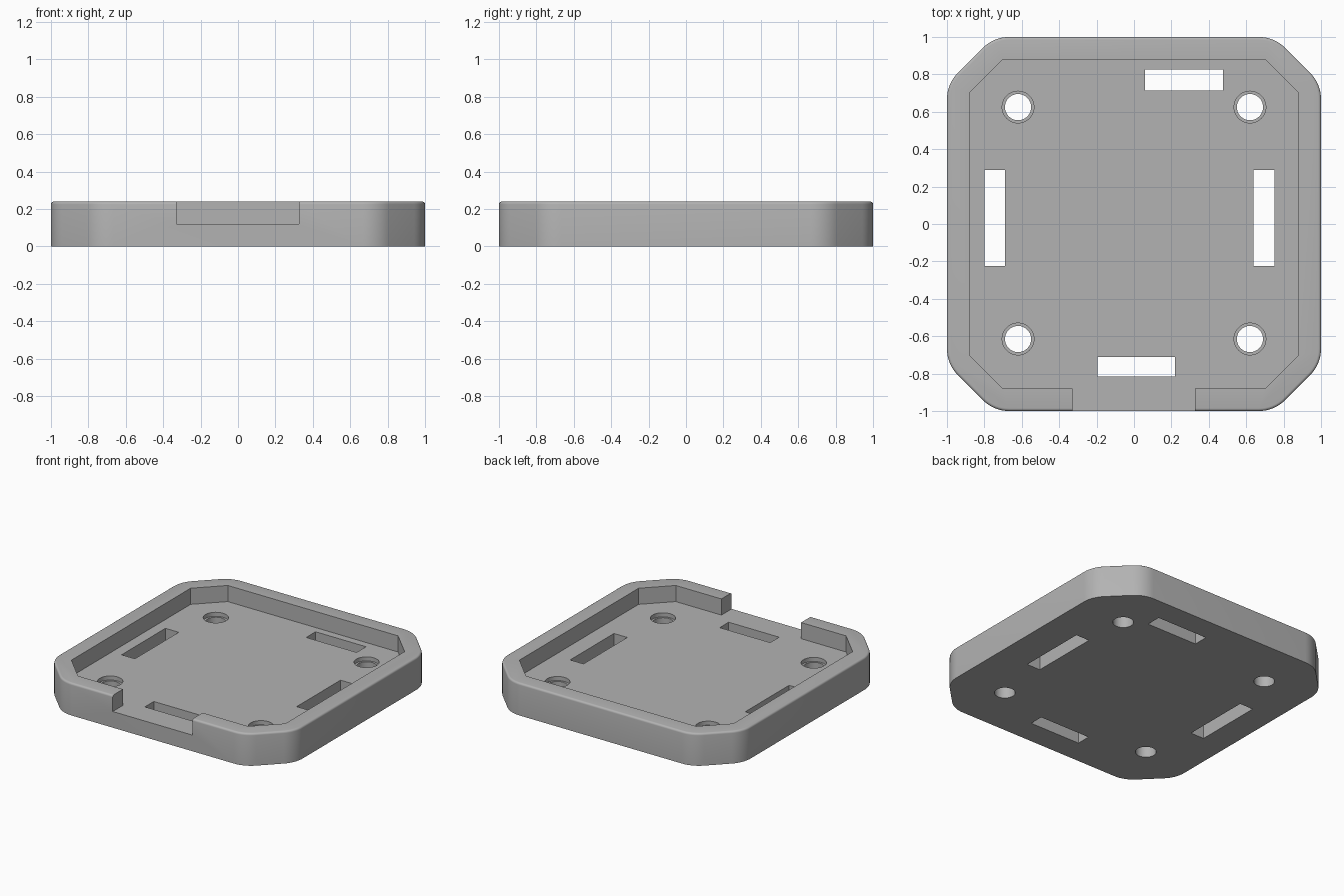
import bpy
import bmesh
from math import sin, cos, pi, radians

old = bpy.data.objects.get("Cube")
if old:
    bpy.data.objects.remove(old)

HEIGHT = 0.24
FLOOR = 0.12

grey = bpy.data.materials.new("light grey")
grey.use_nodes = True
colour = (0.45, 0.45, 0.45, 1)
grey.diffuse_color = colour
grey.node_tree.nodes["Principled BSDF"].inputs["Base Color"].default_value = colour


def prism(name, outline, z0, z1, round_top=0):
    """Extrude a closed outline, optionally rounding its upper rim."""
    bm = bmesh.new()
    face = bm.faces.new([bm.verts.new((x, y, z0)) for x, y in outline])
    new = bmesh.ops.extrude_face_region(bm, geom=[face])["geom"]
    top = [v for v in new if isinstance(v, bmesh.types.BMVert)]
    bmesh.ops.translate(bm, verts=top, vec=(0, 0, z1 - z0))
    bmesh.ops.recalc_face_normals(bm, faces=bm.faces)
    if round_top:
        rim = [e for e in bm.edges if all(v in top for v in e.verts)]
        bmesh.ops.bevel(bm, geom=rim, offset=round_top, segments=4,
                        profile=0.5, affect='EDGES')
    mesh = bpy.data.meshes.new(name)
    bm.to_mesh(mesh)
    bm.free()
    mesh.materials.append(grey)
    obj = bpy.data.objects.new(name, mesh)
    bpy.context.collection.objects.link(obj)
    return obj


def circle(cx, cy, r, n=48):
    return [(cx + r * cos(2 * pi * i / n), cy + r * sin(2 * pi * i / n))
            for i in range(n)]


def box(x0, x1, y0, y1):
    return [(x0, y0), (x1, y0), (x1, y1), (x0, y1)]


def octagon(half, corner):
    """Chamfered square, counter-clockwise."""
    points = []
    for k in range(4):
        for x, y in ((half, corner), (corner, half)):
            for _ in range(k):
                x, y = -y, x
            points.append((x, y))
    return points


def rounded_octagon(half, corner, radius, steps=8):
    """Chamfered square with each of its eight corners filleted."""
    points = []
    # fillet centres lie on the octagon inset by the radius
    inset = octagon(half - radius, corner - radius * (2 ** 0.5 - 1))
    for k, (cx, cy) in enumerate(inset):
        for i in range(steps + 1):
            a = radians(45) * (k + i / steps)
            points.append((cx + radius * cos(a), cy + radius * sin(a)))
    return points


def cut(target, name, outline, z0, z1):
    cutter = prism(name, outline, z0, z1)
    mod = target.modifiers.new(name, 'BOOLEAN')
    mod.operation = 'DIFFERENCE'
    mod.solver = 'EXACT'
    mod.object = cutter
    bpy.context.view_layer.objects.active = target
    bpy.ops.object.modifier_apply(modifier=name)
    bpy.data.objects.remove(cutter)


# Tray body with a softly rounded upper rim
tray = prism("tray", rounded_octagon(1, 0.75, 0.2), 0, HEIGHT, 0.015)

# Recess and the opening in the front wall
cut(tray, "recess", octagon(0.88, 0.70), FLOOR, 1)
cut(tray, "front_opening", box(-0.33, 0.325, -1.2, -0.8), FLOOR, 1)

# Through slots in the floor
slots = {
    "back_slot": (0.06, 0.475, 0.715, 0.825),
    "front_slot": (-0.195, 0.22, -0.815, -0.71),
    "right_slot": (-0.80, -0.69, -0.225, 0.29),
    "left_slot": (0.64, 0.75, -0.225, 0.29),
}
for name, bounds in slots.items():
    cut(tray, name, box(*bounds), -1, 1)

# Counterbored screw holes
for sx in (-1, 1):
    for sy in (-1, 1):
        cx, cy = 0.62 * sx, 0.62 * sy + 0.005
        cut(tray, "counterbore", circle(cx, cy, 0.085), FLOOR - 0.03, 1)
        cut(tray, "screw_hole", circle(cx, cy, 0.07), -1, 1)

# Smooth curved walls, crisp edges elsewhere
bpy.ops.object.select_all(action='DESELECT')
tray.select_set(True)
bpy.context.view_layer.objects.active = tray
bpy.ops.object.shade_smooth_by_angle(angle=radians(30))
